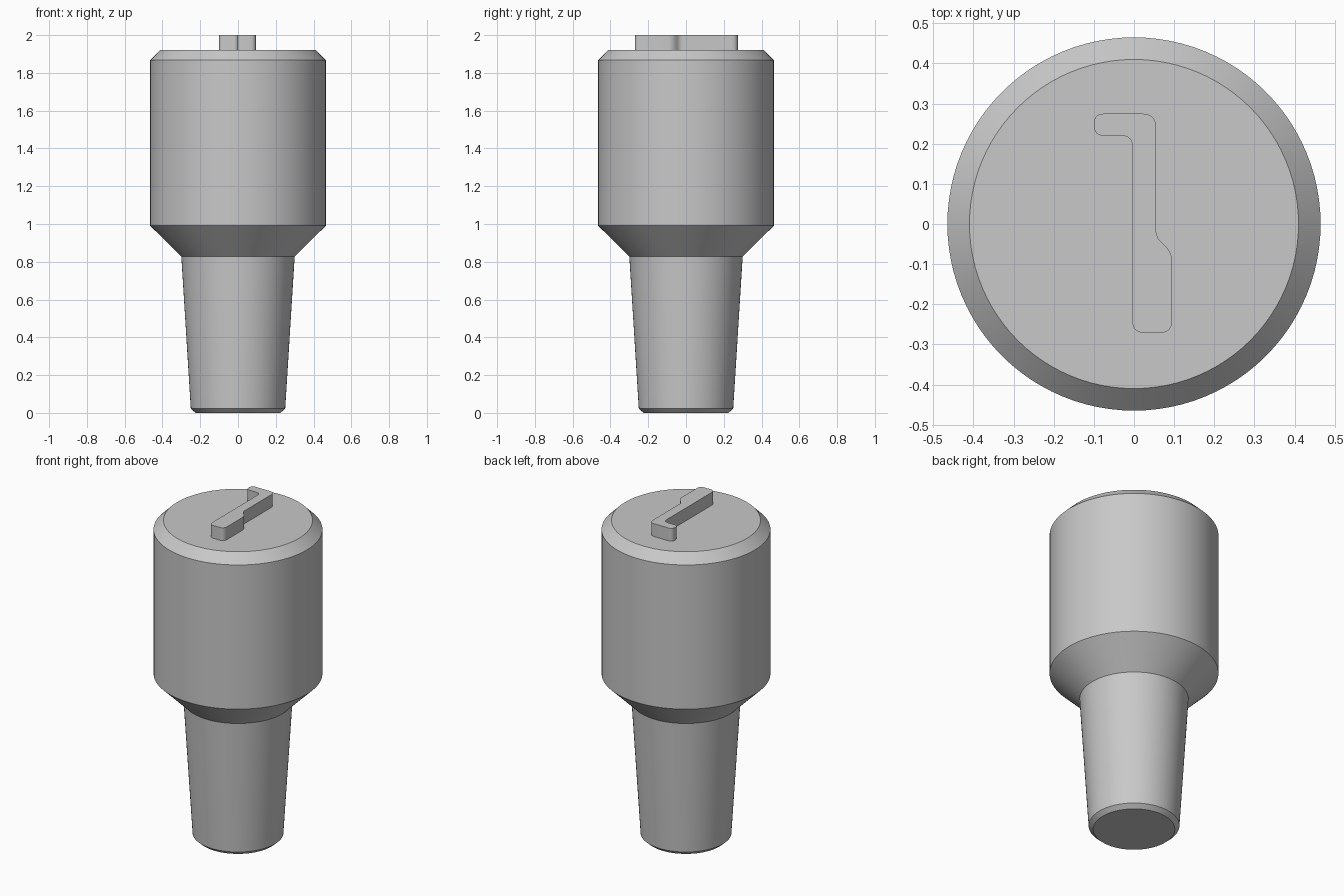
import bpy
import bmesh
from math import radians
from mathutils import Matrix, Vector

SEGMENTS = 96

cube = bpy.data.objects.get("Cube")
if cube:
    bpy.data.objects.remove(cube, do_unlink=True)

# Single grey material
grey = bpy.data.materials.new("plain grey")
grey.use_nodes = True
colour = (0.58, 0.58, 0.58, 1)
grey.diffuse_color = colour
grey.node_tree.nodes["Principled BSDF"].inputs["Base Color"].default_value = colour


def finish(bm, name):
    """Turn a bmesh into a smooth object with sharp edges kept."""
    bmesh.ops.recalc_face_normals(bm, faces=bm.faces)
    mesh = bpy.data.meshes.new(name)
    bm.to_mesh(mesh)
    bm.free()
    mesh.materials.append(grey)
    mesh.shade_smooth()
    mesh.set_sharp_from_angle(angle=radians(30))
    obj = bpy.data.objects.new(name, mesh)
    bpy.context.collection.objects.link(obj)
    return obj


def lathe(name, profile):
    """Stack rings of (radius, height) and cap both ends."""
    bm = bmesh.new()
    rings = []
    for radius, z in profile:
        ring = bmesh.ops.create_circle(
            bm, segments=SEGMENTS, radius=radius,
            matrix=Matrix.Translation((0, 0, z)))["verts"]
        rings.append(ring)
    for low, high in zip(rings, rings[1:]):
        for i in range(SEGMENTS):
            j = (i + 1) % SEGMENTS
            bm.faces.new((low[i], low[j], high[j], high[i]))
    bm.faces.new(rings[0])
    bm.faces.new(rings[-1])
    return finish(bm, name)


def rounded(corners, steps=6):
    """Round each (x, y, trim) corner of a closed outline."""
    points = []
    for i, (x, y, trim) in enumerate(corners):
        here = Vector((x, y))
        before = Vector(corners[i - 1][:2])
        after = Vector(corners[(i + 1) % len(corners)][:2])
        start = here + (before - here).normalized() * trim
        end = here + (after - here).normalized() * trim
        for s in range(steps + 1):
            t = s / steps
            points.append(start * (1 - t) ** 2 + here * 2 * t * (1 - t) + end * t * t)
    return points


def extrude_outline(name, outline, bottom, top):
    bm = bmesh.new()
    base = bm.faces.new([bm.verts.new((p.x, p.y, bottom)) for p in outline])
    grown = bmesh.ops.extrude_face_region(bm, geom=[base], use_keep_orig=True)["geom"]
    verts = [g for g in grown if isinstance(g, bmesh.types.BMVert)]
    bmesh.ops.translate(bm, verts=verts, vec=(0, 0, top - bottom))
    return finish(bm, name)


# Plug body: tapered shank, flared shoulder, wide chamfered head
lathe("plug_body", [
    (0.225, 0), (0.25, 0.023), (0.30, 0.827),
    (0.465, 0.991), (0.465, 1.867), (0.41, 1.922),
])

# Raised hooked key on the top face
key_outline = rounded([
    (-0.10, 0.275, 0.026), (0.055, 0.275, 0.035),
    (0.055, -0.033, 0.018), (0.095, -0.07, 0.025),
    (0.095, -0.271, 0.03), (-0.004, -0.271, 0.03),
    (-0.004, 0.22, 0.028), (-0.10, 0.22, 0.026),
])
extrude_outline("raised_key", key_outline, 1.915, 2.0)
